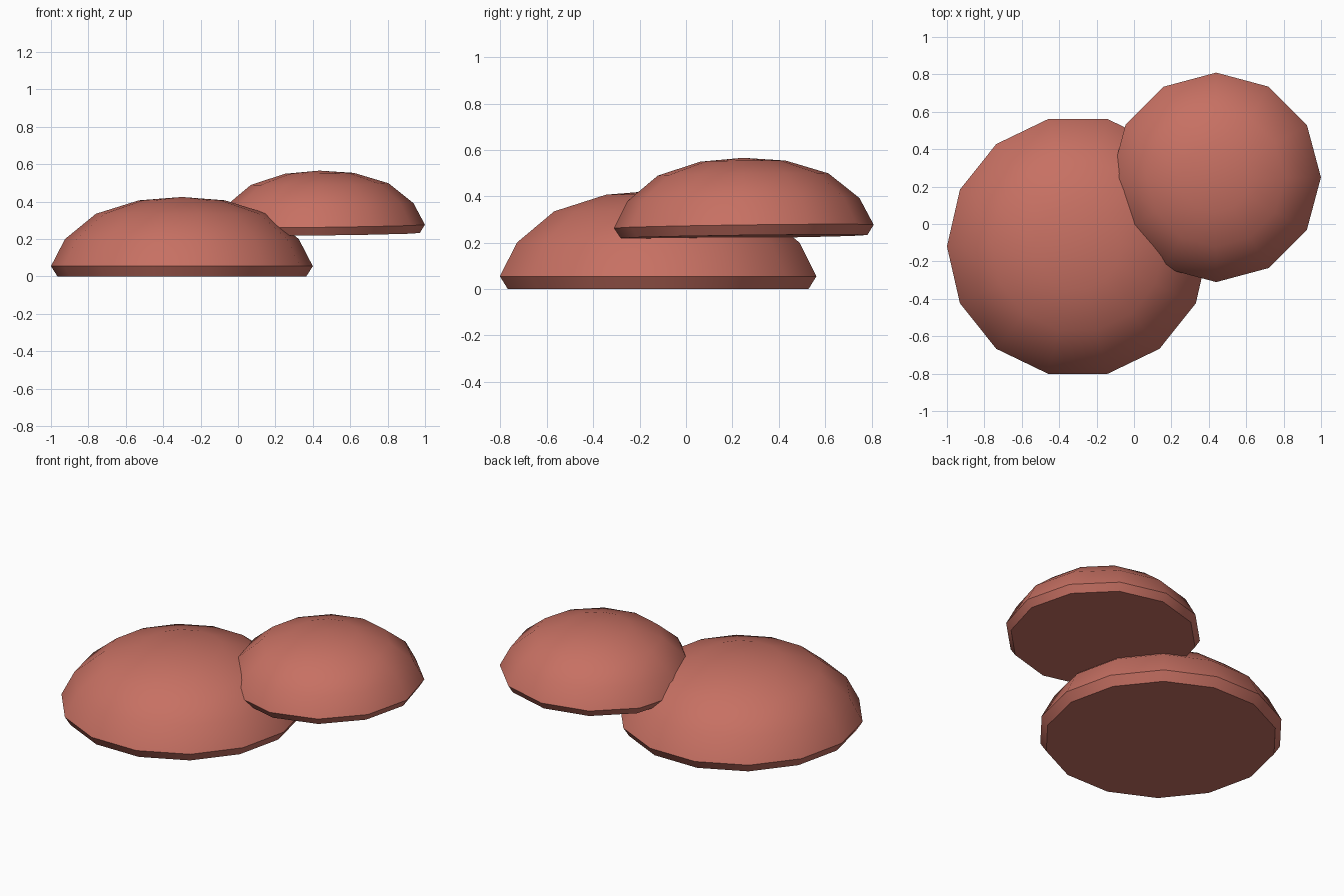
import bpy
import bmesh
import math
from mathutils import Vector

# Remove the default cube
cube = bpy.data.objects.get("Cube")
if cube:
    bpy.data.objects.remove(cube, do_unlink=True)

# Single warm red-brown colour
clay = bpy.data.materials.new("clay_red")
clay.use_nodes = True
clay.diffuse_color = (0.57, 0.163, 0.124, 1)
clay.node_tree.nodes["Principled BSDF"].inputs["Base Color"].default_value = clay.diffuse_color

# Cap outline as (radius, height), from the undercut base to the crown
PROFILE = [(0.665, 0), (0.70, 0.055), (0.625, 0.20), (0.46, 0.335), (0.23, 0.407), (0, 0.425)]


def make_cap(name, sides, size, location, tilt=(0, 0, 0)):
    """Lathe the outline into a faceted cap with a flat closed underside."""
    bm = bmesh.new()
    verts = [bm.verts.new((r * size, 0, z * size)) for r, z in PROFILE]
    edges = [bm.edges.new(pair) for pair in zip(verts, verts[1:])]
    bmesh.ops.spin(bm, geom=verts + edges, cent=(0, 0, 0), axis=(0, 0, 1),
                   angle=math.tau, steps=sides, use_merge=False)
    bmesh.ops.remove_doubles(bm, verts=bm.verts[:], dist=0.001)
    rim = [e for e in bm.edges if e.is_boundary]
    bmesh.ops.holes_fill(bm, edges=rim, sides=0)
    bmesh.ops.recalc_face_normals(bm, faces=bm.faces[:])
    mesh = bpy.data.meshes.new(name)
    bm.to_mesh(mesh)
    bm.free()
    mesh.materials.append(clay)
    cap = bpy.data.objects.new(name, mesh)
    cap.location = Vector(location)
    cap.rotation_euler = tilt
    bpy.context.collection.objects.link(cap)

    # Smooth crown, crisp rim and base
    bpy.ops.object.select_all(action='DESELECT')
    cap.select_set(True)
    bpy.context.view_layer.objects.active = cap
    bpy.ops.object.shade_smooth_by_angle(angle=math.radians(40))
    return cap


# Low wide cap on the ground, smaller cap overlapping it higher up
make_cap("large_cap", 14, 1.0, (-0.30, -0.12, 0))
make_cap("small_cap", 12, 0.8, (0.44, 0.25, 0.226), (0.013, -0.012, 0))
